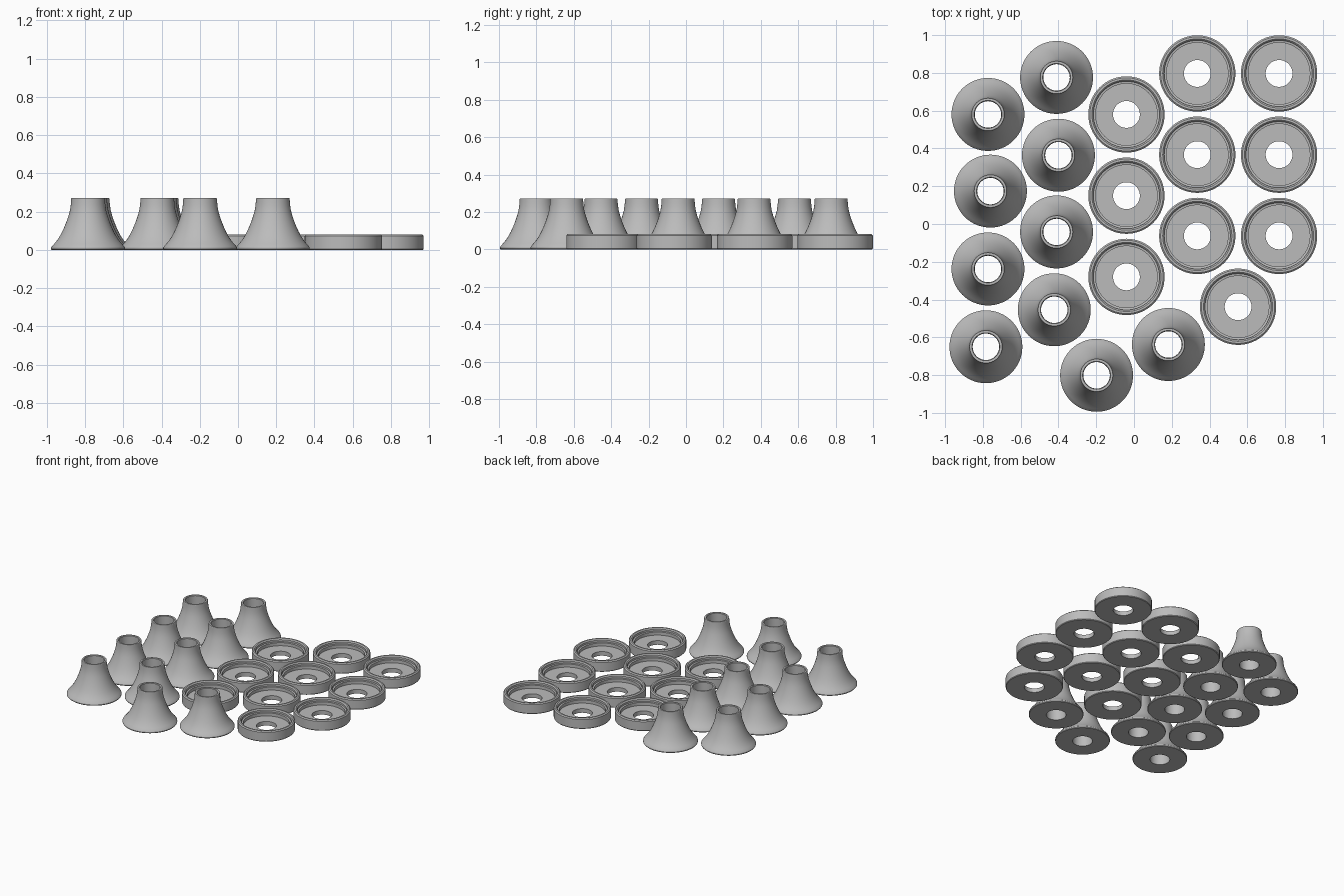
import bpy
import math

if "Cube" in bpy.data.objects:
    bpy.data.objects.remove(bpy.data.objects["Cube"])

SEGMENTS = 64

grey = bpy.data.materials.new("plain grey")
grey.diffuse_color = (0.5, 0.5, 0.5, 1.0)
grey.use_nodes = True
grey.node_tree.nodes["Principled BSDF"].inputs["Base Color"].default_value = grey.diffuse_color


def lathe(name, profile):
    """Revolve a closed (radius, height) profile around z into a ring mesh."""
    n = len(profile)
    verts, faces = [], []
    for s in range(SEGMENTS):
        a = 2 * math.pi * s / SEGMENTS
        verts += [(r * math.cos(a), r * math.sin(a), z) for r, z in profile]
        t = (s + 1) % SEGMENTS
        for i in range(n):
            j = (i + 1) % n
            faces.append((s * n + i, t * n + i, t * n + j, s * n + j))
    mesh = bpy.data.meshes.new(name)
    mesh.from_pydata(verts, [], faces)
    mesh.materials.append(grey)
    return mesh


def place(name, mesh, centres):
    """Put one copy of the part at every centre."""
    for i, (x, y) in enumerate(centres):
        obj = bpy.data.objects.new(f"{name}_{i + 1}", mesh)
        obj.location = (x, y, 0)
        bpy.context.collection.objects.link(obj)
    bpy.ops.object.select_all(action='DESELECT')
    obj.select_set(True)
    bpy.context.view_layer.objects.active = obj
    bpy.ops.object.shade_smooth_by_angle(angle=math.radians(30))


# Flared bells: short foot, concave flare, straight neck, bore through the middle
bell_profile = [(0.07, 0.0), (0.19, 0.0), (0.193, 0.004), (0.193, 0.012),
                (0.188, 0.02), (0.177, 0.032), (0.163, 0.049), (0.149, 0.07),
                (0.136, 0.094), (0.124, 0.12), (0.112, 0.15), (0.102, 0.18),
                (0.095, 0.205), (0.091, 0.23), (0.089, 0.25), (0.088, 0.268),
                (0.086, 0.271), (0.074, 0.271), (0.071, 0.268)]
bell_centres = [(-0.773, 0.58), (-0.41, 0.776), (-0.76, 0.174), (-0.40, 0.364),
                (-0.773, -0.238), (-0.41, -0.042), (-0.784, -0.65),
                (-0.422, -0.454), (-0.198, -0.801), (0.182, -0.638)]
place("bell", lathe("bell", bell_profile), bell_centres)

# Shallow dishes: chamfered rim, stepped inner wall, floor with a round hole
dish_profile = [(0.071, 0.0), (0.198, 0.0), (0.202, 0.005), (0.202, 0.074),
                (0.194, 0.081), (0.183, 0.081), (0.175, 0.073), (0.175, 0.058),
                (0.163, 0.056), (0.163, 0.032), (0.071, 0.032)]
dish_centres = [(-0.04, 0.58), (-0.04, 0.15), (-0.04, -0.28), (0.551, -0.438)]
dish_centres += [(x, y) for x in (0.335, 0.768) for y in (0.797, 0.367, -0.063)]
place("dish", lathe("dish", dish_profile), dish_centres)
